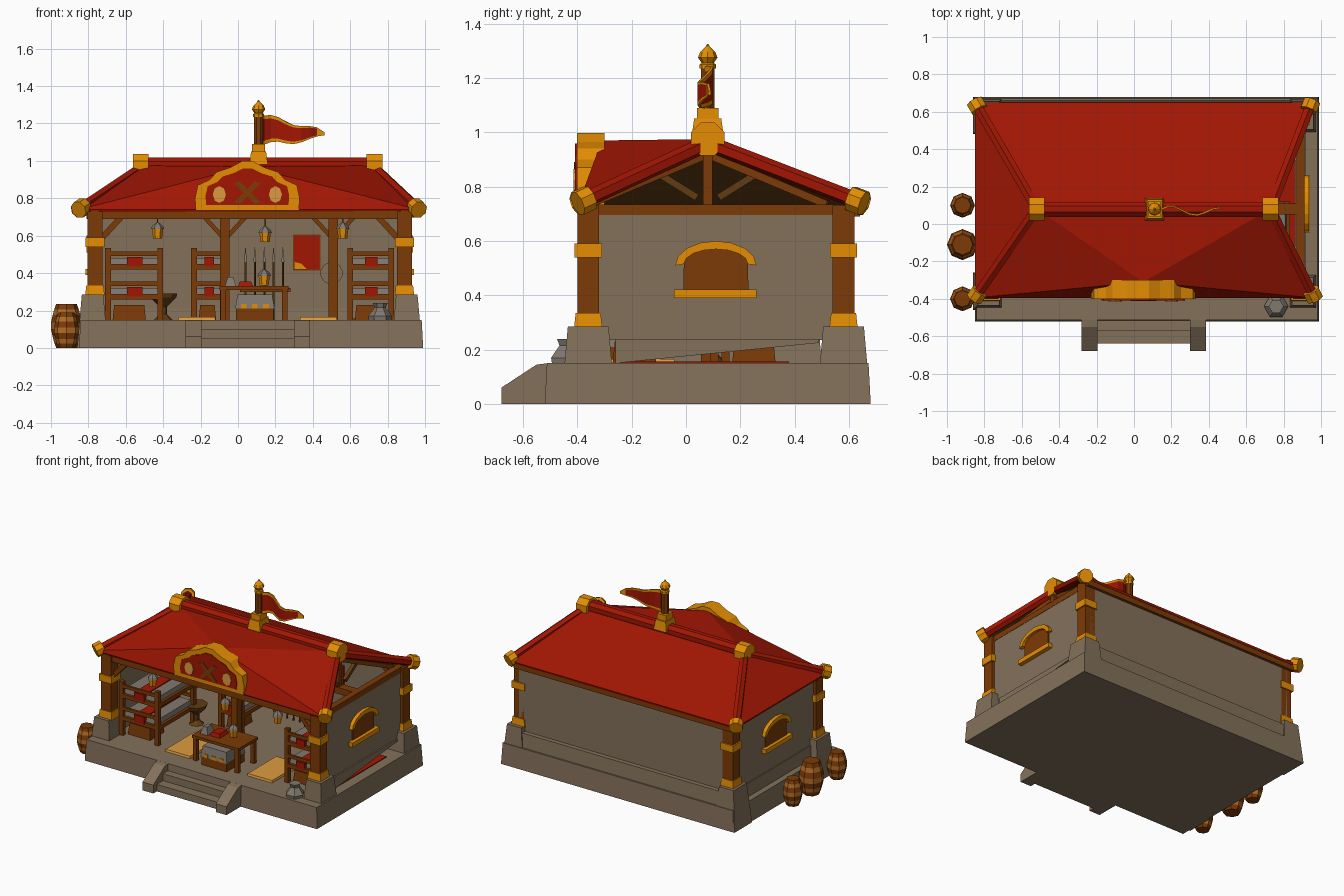
import bpy, bmesh, math
from mathutils import Vector

cube = bpy.data.objects.get("Cube")
if cube:
    bpy.data.objects.remove(cube, do_unlink=True)


def material(name, r, g, b):
    m = bpy.data.materials.new(name)
    m.use_nodes = True
    m.diffuse_color = (r, g, b, 1)
    m.node_tree.nodes["Principled BSDF"].inputs["Base Color"].default_value = (r, g, b, 1)
    return m


stone = material("stone", .23, .165, .105)
red = material("roof red", .36, .008, .001)
gold = material("gold", .78, .27, .001)
wood = material("wood", .2, .043, .002)
dark = material("dark wood", .12, .045, .006)
steel = material("steel grey", .22, .19, .16)
straw = material("straw", .72, .33, .05)
amber = material("pale wood", .45, .15, .02)


def build(name, verts, faces, mats, rule=None):
    me = bpy.data.meshes.new(name)
    me.from_pydata([tuple(v) for v in verts], [], faces)
    for m in mats:
        me.materials.append(m)
    bm = bmesh.new()
    bm.from_mesh(me)
    bmesh.ops.recalc_face_normals(bm, faces=bm.faces)
    bm.to_mesh(me)
    bm.free()
    if rule:
        for p in me.polygons:
            p.material_index = rule(p)
    ob = bpy.data.objects.new(name, me)
    bpy.context.collection.objects.link(ob)
    return ob


def loft(name, mats, rings, rule=None):
    """Skin equal rings of points and cap both ends."""
    n = len(rings[0])
    faces = [(k * n + i, k * n + (i + 1) % n, (k + 1) * n + (i + 1) % n, (k + 1) * n + i)
             for k in range(len(rings) - 1) for i in range(n)]
    faces += [tuple(range(n)), tuple(range((len(rings) - 1) * n, len(rings) * n))]
    return build(name, [p for r in rings for p in r], faces, mats, rule)


def box(name, mat, x, y, z, taper=0):
    def ring(h, t):
        return [(x[0] + t, y[0] + t, h), (x[1] - t, y[0] + t, h),
                (x[1] - t, y[1] - t, h), (x[0] + t, y[1] - t, h)]
    return loft(name, [mat], [ring(z[0], 0), ring(z[1], taper)])


def prism(name, mat, axis, pts, lo, hi):
    """Extrude a profile along x or y."""
    put = (lambda d, p: (d, p[0], p[1])) if axis == "x" else (lambda d, p: (p[0], d, p[1]))
    return loft(name, [mat], [[put(d, p) for p in pts] for d in (lo, hi)])


def rod(name, mat, a, b, r, sides=6, r2=None):
    a, b = Vector(a), Vector(b)
    q = (b - a).to_track_quat("Z", "Y")
    def ring(c, rad):
        angles = [math.tau * (i + .5) / sides for i in range(sides)]
        return [c + q @ Vector((rad * math.cos(t), rad * math.sin(t), 0)) for t in angles]
    return loft(name, [mat], [ring(a, r), ring(b, r if r2 is None else r2)])


def lathe(name, mats, at, profile, sides=8, rule=None):
    rings = [[(at[0] + r * math.cos(math.tau * i / sides),
               at[1] + r * math.sin(math.tau * i / sides), at[2] + z) for i in range(sides)]
             for r, z in profile]
    return loft(name, mats, rings, rule)


# Stone base and front steps
FLOOR, EAVE, RIDGE_Y, MID = .15, .74, .08, .05
box("base", stone, (-.85, .99), (-.52, .68), (0, FLOOR), .008)
for x in (-.28, .3):
    prism("step_cheek", stone, "x", [(-.68, 0), (-.51, 0), (-.51, .15), (-.55, .145), (-.68, .06)], x, x + .085)
for i in range(2):
    box("step", stone, (-.2, .3), (-.64 + .07 * i, -.51), (0, .05 * (i + 1)))

# Corner posts with stone feet and gold bands
for x, out in ((-.765, -1), (.89, 1)):
    for y, front in ((-.36, 1), (.58, 0)):
        xs = sorted((x + out * .095, x - out * .07))
        box("post_foot", stone, xs, (y - .1, y + .1), (0, .285), .025)
        box("corner_post", wood, (x - .04, x + .04), (y - .04, y + .04), (.28, .73))
        box("post_shoe", gold, (x - .052, x + .052), (y - .052, y + .052), (.28, .335), .006)
        box("post_band", gold, (x - .05, x + .05), (y - .05, y + .05), (.54, .59))
        s = 1 if front else -1
        rod("side_brace", wood, (x, y + .03 * s, .58), (x, y + .16 * s, .71), .022, 4)
        rod("cross_brace", wood, (x - out * .03, y, .58), (x - out * .15, y, .71), .022, 4)
    # Side wall with arched window on the outer face
    box("side_wall", stone, (x - .02, x + .02), (-.34, .58), (.235, .7))
    arc = [math.pi * i / 8 for i in range(9)]
    outer = [(.11 + .15 * math.cos(t), .51 + .09 * math.sin(t)) for t in arc]
    inner = [(.11 + .118 * math.cos(t), .515 + .055 * math.sin(t)) for t in arc]
    prism("window_panel", wood, "x", inner + [(-.01, .41), (.23, .41)], x, x + out * .026)
    for i in range(8):
        prism("window_arch", gold, "x", [outer[i], outer[i + 1], inner[i + 1], inner[i]], x, x + out * .045)
    box("window_sill", gold, sorted((x, x + out * .05)), (-.045, .26), (.39, .422))
    box("side_beam", wood, (x - .022, x + .022), (-.4, .63), (.695, .735))

# Side plinths: whole on the left, broken open on the right with a rug inside
box("left_plinth", stone, (-.8, -.74), (-.3, .5), (FLOOR, .24), .008)
prism("broken_plinth", stone, "x", [(-.26, .15), (-.26, .24), (.49, .24), (.49, .225)], .86, .92)
box("red_rug", red, (.6, .91), (-.22, .38), (FLOOR, .156))

# Back wall and long beams
box("back_wall", stone, (-.77, .89), (.575, .62), (FLOOR, .71))
box("back_plinth", stone, (-.75, .87), (.57, .66), (FLOOR, .25), .008)
for y, grow in ((-.36, .04), (RIDGE_Y, 0), (.61, .04)):
    box("long_beam", wood, (-.77 - grow, .88 + grow), (y - .03, y + .03), (.69, .735))
for x in (-.07, .51):
    box("inner_post", wood, (x - .025, x + .025), (RIDGE_Y - .025, RIDGE_Y + .025), (FLOOR, .7))
    for s in (-1, 1):
        rod("inner_brace", wood, (x, RIDGE_Y, .58), (x + s * .11, RIDGE_Y, .7), .016, 4)

# Roof: raised peak at the front, open hip on the right
ends = (-.52, .73)
corners = [(-.85, -.395, EAVE), (.965, -.395, EAVE), (.95, .65, EAVE), (-.85, .65, EAVE)]
tops = [(ends[0], RIDGE_Y, .975), (ends[1], RIDGE_Y, .975)]
roof = build("roof", corners + tops + [(MID, -.31, .97)],
             [(0, 1, 6), (0, 6, 4), (6, 5, 4), (1, 5, 6), (2, 3, 4, 5), (3, 0, 4)], [red, dark])
flip = bmesh.new()
flip.from_mesh(roof.data)
flip.normal_update()
if sum(f.normal.z for f in flip.faces) < 0:
    bmesh.ops.reverse_faces(flip, faces=flip.faces)
flip.to_mesh(roof.data)
flip.free()
shell = roof.modifiers.new("thickness", "SOLIDIFY")
shell.thickness, shell.offset, shell.material_offset = .015, -1, 1

# Ridge and hip caps
rod("ridge_cap", red, (ends[0], RIDGE_Y, .98), (ends[1], RIDGE_Y, .98), .042, 8)
for i, c in enumerate(corners):
    c, t = Vector(c), Vector(tops[0 if i in (0, 3) else 1]) - Vector((0, 0, .015))
    d = (t - c).normalized()
    rod("hip_cap", red, c, t, .03, 6)
    rod("corner_knob", gold, c - d * .005, c + d * .05, .048, 8)
for x in ends:
    rod("ridge_knob", gold, (x - .042, RIDGE_Y, .975), (x + .042, RIDGE_Y, .975), .066, 8)

# Open gable frame
rod("king_post", wood, (.74, RIDGE_Y, .72), (.74, RIDGE_Y, .95), .025, 4)
for s in (-1, 1):
    rod("gable_strut", dark, (.76, RIDGE_Y + s * .04, .76), (.76, RIDGE_Y + s * .2, .86), .018, 4)
    rod("gable_rafter", wood, (.86, RIDGE_Y + s * .44, .735), (.72, RIDGE_Y, .92), .02, 4)

# Gable sign with thick frame and emblem plates
half = [(.275, .735), (.28, .8), (.265, .87), (.2, .9), (.165, .94), (.09, .965), (.03, .998)]
crest = [(MID + x, z) for x, z in half] + [(MID - x, z) for x, z in reversed(half)]
prism("sign_frame", gold, "y", crest, -.402, -.3)
prism("sign_field", red, "y", [(MID + (x - MID) * .8, .85 + (z - .85) * .74) for x, z in crest], -.408, -.401)
for s in (-1, 1):
    badge = [(MID + s * .15 + .035 * math.cos(t), .82 + .045 * math.sin(t))
             for t in (math.tau * i / 8 for i in range(8))]
    prism("sign_badge", straw, "y", badge, -.414, -.407)
    prism("sign_cross", wood, "y", [(MID - s * .07, .78), (MID - s * .04, .77),
                                    (MID + s * .07, .88), (MID + s * .04, .89)], -.413, -.407)

# Flagpole and flag
PX = .11
box("pole_base", gold, (PX - .05, PX + .05), (RIDGE_Y - .06, RIDGE_Y + .06), (.98, 1.05), .01)
box("pole_socket", gold, (PX - .035, PX + .035), (RIDGE_Y - .04, RIDGE_Y + .04), (1.04, 1.09))
rod("flag_pole", wood, (PX, RIDGE_Y, 1.08), (PX, RIDGE_Y, 1.25), .027, 8)
lathe("pole_finial", [gold], (PX, RIDGE_Y, 1.235),
      [(.03, 0), (.03, .015), (.022, .02), (.036, .04), (.028, .06), (.008, .08), (.003, .09)])
cols, verts = 9, []
for i in range(cols):
    t = i / (cols - 1)
    mid = 1.165 - .025 * t + .012 * math.sin(t * 9)
    tall = .07 * (1 - t) ** .7 + .008
    y = RIDGE_Y + .022 * math.sin(t * 8) - .01 * t
    verts += [(PX + .025 + .325 * t, y, mid + tall * k) for k in (1, .75, -.75, -1)]
flag = build("flag", verts, [(i * 4 + j, i * 4 + j + 1, i * 4 + j + 5, i * 4 + j + 4)
             for i in range(cols - 1) for j in range(3)], [gold, red],
             lambda p: 1 if p.index % 3 == 1 and p.index < 21 else 0)
flag.modifiers.new("thickness", "SOLIDIFY").thickness = .01

# Barrels along the left side, the middle one larger
hoops = [(.055, 0), (.066, .03), (.074, .06), (.083, .1), (.083, .135), (.074, .175), (.066, .205), (.055, .235)]
for y, size in ((.1, .8), (-.11, 1), (-.4, .8)):
    lathe("barrel", [wood, amber], (-.917, y, 0), [(r * size, z * size) for r, z in hoops], 8,
          lambda p: 1 if p.index < 56 and p.index // 8 in (1, 3, 5) else 0)

# Bunk beds with a chest below
for x, y, w, d in ((-.71, -.33, .31, .43), (-.25, .13, .19, .43), (.585, -.31, .25, .43)):
    for px in (x + .015, x + w - .015):
        for py in (y + .015, y + d - .015):
            box("bunk_post", wood, (px - .015, px + .015), (py - .015, py + .015), (FLOOR, .535))
    for z in (.27, .43):
        box("bunk_board", wood, (x, x + w), (y, y + d), (z - .01, z + .018))
        box("mattress", steel, (x + .02, x + w - .02), (y + .02, y + d - .02), (z + .018, z + .05), .006)
        box("blanket", red, (x + w * .38, x + w * .64), (y - .004, y + d - .02), (z + .005, z + .057))
        for py in (y, y + d - .015):
            box("bunk_rail", wood, (x, x + w), (py, py + .015), (z + .062, z + .085))
    box("chest", wood, (x + .04, x + w * .7), (y + .04, y + .2), (FLOOR, .23), .008)

# Work table, draped crate and clutter
box("table_top", wood, (-.1, .27), (-.38, -.16), (.31, .33))
for x in (-.08, .25):
    for y in (-.36, -.18):
        box("table_leg", wood, (x - .014, x + .014), (y - .014, y + .014), (FLOOR, .31))
box("crate", wood, (-.01, .19), (-.4, -.2), (FLOOR, .22))
box("crate_cloth", steel, (-.015, .195), (-.405, -.195), (.21, .285), .012)
for x in (.03, .09, .15):
    box("cloth_badge", gold, (x - .015, x + .015), (-.407, -.4), (.21, .235))
box("folded_cloth", red, (0, .08), (-.32, -.22), (.33, .355), .01)
box("stone_block", steel, (-.07, -.01), (-.33, -.25), (.33, .38), .015)

# Lanterns on the front beam and on the table
for at in ((-.43, -.35, .58), (.145, -.35, .56), (.56, -.35, .58), (.14, -.25, .33)):
    lathe("lantern_glass", [gold], at, [(.024, .005), (.03, .055)], 6)
    lathe("lantern_cap", [steel], at, [(.036, .055), (.03, .07), (.008, .09)], 6)
    if at[2] > .5:
        rod("lantern_hook", dark, (at[0], at[1], at[2] + .08), (at[0], at[1], .7), .005, 4)

# Floor mats, stool, sack, spears, wall hanging and shield
for x in (-.32, .33):
    box("straw_mat", straw, (x, x + .2), (-.37, -.04), (FLOOR, .165), .004)
lathe("stool", [dark], (-.4, .1, FLOOR), [(.05, 0), (.02, .03), (.02, .07), (.07, .12), (.075, .14)], 8)
lathe("sack", [steel], (.76, -.44, FLOOR - .01), [(.06, 0), (.065, .03), (.03, .075), (.04, .1)], 6)
for i in range(5):
    x = .04 + .05 * i
    rod("spear_shaft", dark, (x, .5, FLOOR), (x, .54, .47), .006, 5)
    rod("spear_tip", steel, (x, .54, .46), (x, .545, .54), .011, 4, .001)
box("spear_rack", wood, (.01, .28), (.5, .56), (.3, .32))
box("hanging_frame", wood, (.293, .442), (.57, .577), (.413, .607))
box("wall_hanging", red, (.3, .435), (.565, .572), (.42, .6))
prism("hanging_trim", gold, "y", [(.3, .42), (.37, .42), (.34, .45), (.3, .46)], .56, .566)
rod("shield", stone, (.5, .55, .4), (.5, .576, .4), .06, 12)
